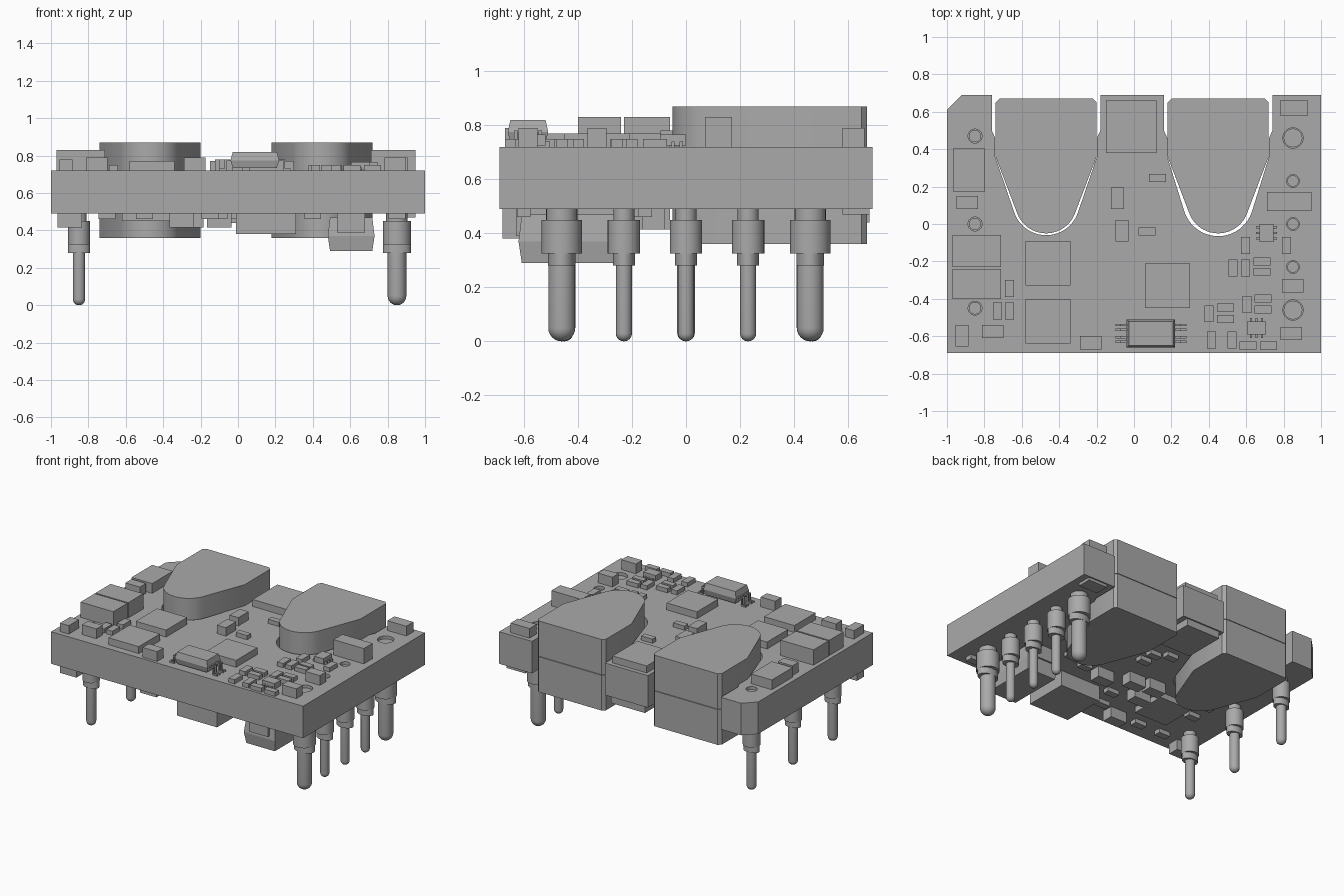
import bpy, bmesh, math
from mathutils import Matrix

if "Cube" in bpy.data.objects:
    bpy.data.objects.remove(bpy.data.objects["Cube"], do_unlink=True)

grey = bpy.data.materials.new("plain_grey")
grey.use_nodes = True
grey.diffuse_color = (0.4, 0.4, 0.4, 1)
grey.node_tree.nodes["Principled BSDF"].inputs["Base Color"].default_value = (0.4, 0.4, 0.4, 1)

BOTTOM, TOP = 0.49, 0.72


def finish(name, bm, smooth=False):
    bmesh.ops.recalc_face_normals(bm, faces=bm.faces)
    mesh = bpy.data.meshes.new(name)
    bm.to_mesh(mesh)
    bm.free()
    mesh.materials.append(grey)
    ob = bpy.data.objects.new(name, mesh)
    bpy.context.collection.objects.link(ob)
    if smooth:
        bpy.ops.object.select_all(action='DESELECT')
        ob.select_set(True)
        bpy.context.view_layer.objects.active = ob
        bpy.ops.object.shade_smooth_by_angle(angle=math.radians(35))
    return ob


def add_box(bm, x0, x1, y0, y1, z0, z1):
    mat = Matrix.Translation(((x0 + x1) / 2, (y0 + y1) / 2, (z0 + z1) / 2))
    mat = mat @ Matrix.Diagonal((x1 - x0, y1 - y0, z1 - z0, 1))
    return bmesh.ops.create_cube(bm, size=1, matrix=mat)["verts"]


def box(name, x0, x1, y0, y1, z0, z1):
    bm = bmesh.new()
    add_box(bm, x0, x1, y0, y1, z0, z1)
    return finish(name, bm)


def cylinder(bm, x, y, r, z0, z1, sy=1):
    mat = Matrix.Translation((x, y, (z0 + z1) / 2)) @ Matrix.Diagonal((1, sy, 1, 1))
    bmesh.ops.create_cone(bm, cap_ends=True, segments=32, radius1=r, radius2=r,
                          depth=z1 - z0, matrix=mat)


def prism(name, outline, z0, z1, smooth=False):
    bm = bmesh.new()
    face = bm.faces.new([bm.verts.new((x, y, z0)) for x, y in outline])
    ext = bmesh.ops.extrude_face_region(bm, geom=[face])["geom"]
    for v in ext:
        if isinstance(v, bmesh.types.BMVert):
            v.co.z = z1
    return finish(name, bm, smooth)


def round_nose(cx, cy, r, n=20):
    # arc from left to right, bulging to the front
    angles = [math.radians(-160 + 140 * i / n) for i in range(n + 1)]
    return [(cx + r * math.cos(a), cy + r * math.sin(a)) for a in angles]


def notch(cx, cy, r):
    left = [(-.29, .69), (-.29, .5), (-.272, .46), (-.272, .36)]
    return ([(cx + x, y) for x, y in left] + round_nose(cx, cy, r)
            + [(cx - x, y) for x, y in reversed(left)])


# Circuit board with two core slots and pin holes
outline = ([(-1, -.69), (-1, .61), (-.92, .69)] + notch(-.47, .12, .18)
           + notch(.45, .125, .19) + [(1, .69), (1, -.69)])
board = prism("circuit_board", outline, BOTTOM, TOP)
pins = [(-.85, y, .033, .058) for y in (.47, 0, -.45)]
pins += [(.85, y, .03, .06) for y in (-.23, 0, .23)]
pins += [(.85, y, .05, .075) for y in (-.46, .46)]
bm = bmesh.new()
for x, y, r, collar in pins:
    cylinder(bm, x, y, r + .004, .4, .8)
cutter = finish("pin_hole_cutter", bm)
cutter.hide_render = True
cutter.hide_set(True)
mod = board.modifiers.new("pin_holes", 'BOOLEAN')
mod.operation = 'DIFFERENCE'
mod.object = cutter

# Transformer cores, each in two halves
for side, cx in (("right", -.47), ("left", .45)):
    shape = ([(cx - .25, .67), (cx - .27, .65), (cx - .27, .36)]
             + round_nose(cx, .115, .165)
             + [(cx + .27, .36), (cx + .27, .65), (cx + .25, .67)])
    prism(side + "_core_lower", shape, .36, .613, True)
    prism(side + "_core_upper", shape, .617, .87, True)

# Pins: rounded tip, shaft, notched collar
for i, (x, y, r, collar) in enumerate(pins):
    profile = [(r * math.sin(a), r * (1 - math.cos(a)))
               for a in (math.pi / 2 * k / 6 for k in range(7))]
    neck = r + (collar - r) * .3
    profile += [(r, .325), (collar, .325), (collar, .45), (neck, .45),
                (neck, BOTTOM), (r, BOTTOM), (r, .7), (0, .7)]
    bm = bmesh.new()
    verts = [bm.verts.new((px, 0, pz)) for px, pz in profile]
    edges = [bm.edges.new(pair) for pair in zip(verts, verts[1:])]
    bmesh.ops.spin(bm, geom=verts + edges, cent=(0, 0, 0), axis=(0, 0, 1),
                   angle=math.tau, steps=32)
    bmesh.ops.remove_doubles(bm, verts=bm.verts, dist=.0005)
    bmesh.ops.translate(bm, verts=bm.verts, vec=(x, y, 0))
    cylinder(bm, x, y, collar, .28, .325, .68)
    finish(f"pin_{i + 1}", bm, True)

# Large parts on the upper side: x, y ranges and top height
for name, x0, x1, y0, y1, z in (
        ("front_capacitor", -.97, -.71, -.4, -.24, .83),
        ("rear_capacitor", -.97, -.71, -.23, -.06, .83),
        ("side_capacitor", .71, .95, .07, .17, .83),
        ("side_block", -.965, -.8, .17, .405, .79),
        ("centre_block", -.15, .12, .38, .66, .77),
        ("rear_chip", -.58, -.34, -.33, -.09, .77),
        ("front_chip", -.58, -.34, -.64, -.4, .77),
        ("middle_chip", .06, .3, -.45, -.21, .77),
        ("corner_block", .78, .93, .58, .66, .79)):
    box(name, x0, x1, y0, y1, TOP, z)


# Small parts: centre lists grouped by footprint
def scatter(name, sx, sy, z0, z1, centres):
    for i, (x, y) in enumerate(centres):
        box(f"{name}_{i + 1}", x - sx / 2, x + sx / 2, y - sy / 2, y + sy / 2, z0, z1)


scatter("upright_resistor", .048, .09, TOP, .75, [
    (-.665, -.345), (-.73, -.465), (-.665, -.465), (.595, -.115), (.815, -.115),
    (.53, -.235), (.595, -.235), (.605, -.43), (.4, -.48), (.415, -.62), (.525, -.62)])
scatter("flat_resistor", .09, .042, TOP, .75, [
    (.07, -.04), (.125, .245), (.685, -.2), (.685, -.255), (.69, -.398), (.69, -.458),
    (.49, -.447), (.49, -.507), (.61, -.65), (.72, -.65)])
scatter("flat_capacitor", .115, .07, TOP, .79, [
    (-.755, -.575), (-.23, -.635), (.848, -.33), (.84, -.585), (-.892, .115)])
scatter("upright_capacitor", .07, .115, TOP, .78, [
    (-.92, -.597), (-.088, .137), (-.065, -.037)])

# Moulded package with leads at both ends
bm = bmesh.new()
for z0, z1, top in ((.735, .775, False), (.775, .82, True)):
    for v in add_box(bm, -.04, .22, -.66, -.51, z0, z1):
        if (v.co.z > .776) if top else (v.co.z < .774):
            v.co.x += .012 if v.co.x < .09 else -.012
            v.co.y += .01 if v.co.y < -.585 else -.01
finish("moulded_package", bm)
bm = bmesh.new()
for y in (-.63, -.605, -.565, -.54):
    for s in (-1, 1):
        for a, b, z0, z1 in ((.125, .16, .77, .78), (.152, .162, .725, .78), (.152, .19, .72, .73)):
            xs = sorted((.09 + s * a, .09 + s * b))
            add_box(bm, *xs, y - .006, y + .006, z0, z1)
finish("package_leads", bm)

# Two tiny transistors with feet
for name, x, y, w, d in (("rear_transistor", .708, -.048, .075, .095),
                         ("front_transistor", .655, -.556, .1, .07)):
    bm = bmesh.new()
    add_box(bm, x - w / 2, x + w / 2, y - d / 2, y + d / 2, .725, .765)
    for k in (-.03, 0, .03):
        if d > w:
            add_box(bm, x - w / 2 - .018, x + w / 2 + .018, y + k - .006, y + k + .006, TOP, .74)
        else:
            add_box(bm, x + k - .006, x + k + .006, y - d / 2 - .018, y + d / 2 + .018, TOP, .74)
    finish(name, bm)

# Parts on the underside
bm = bmesh.new()
for z0, z1 in ((.29, .37), (.37, .47)):
    for v in add_box(bm, .48, .73, -.62, -.2, z0, z1):
        if v.co.z > .4 or v.co.z < .3:
            v.co.x += .012 if v.co.x < .6 else -.012
            v.co.y += .012 if v.co.y < -.4 else -.012
add_box(bm, .53, .68, -.63, -.19, .39, BOTTOM)
finish("tall_capacitor", bm)
box("lower_flat_block", -.01, .31, -.68, -.36, .38, BOTTOM)
box("lower_centre_block", -.15, .12, .38, .68, .44, BOTTOM)
box("lower_chip", -.62, -.36, -.42, -.16, .45, BOTTOM)
box("lower_corner_block", .8, .95, .58, .68, .47, BOTTOM)
scatter("lower_capacitor", .13, .08, .415, BOTTOM, [
    (-.9, -.6), (-.25, -.25), (-.1, -.12), (-.25, -.1), (.1, -.2), (-.3, -.55)])
scatter("lower_resistor", .09, .05, .46, BOTTOM, [
    (-.7, -.55), (-.7, -.25), (-.5, -.55), (.4, -.15), (.25, -.2), (-.1, -.35),
    (-.15, -.5), (0, .1), (0, .2), (-.1, .25), (.85, -.6), (.4, -.5), (-.7, -.1)])
